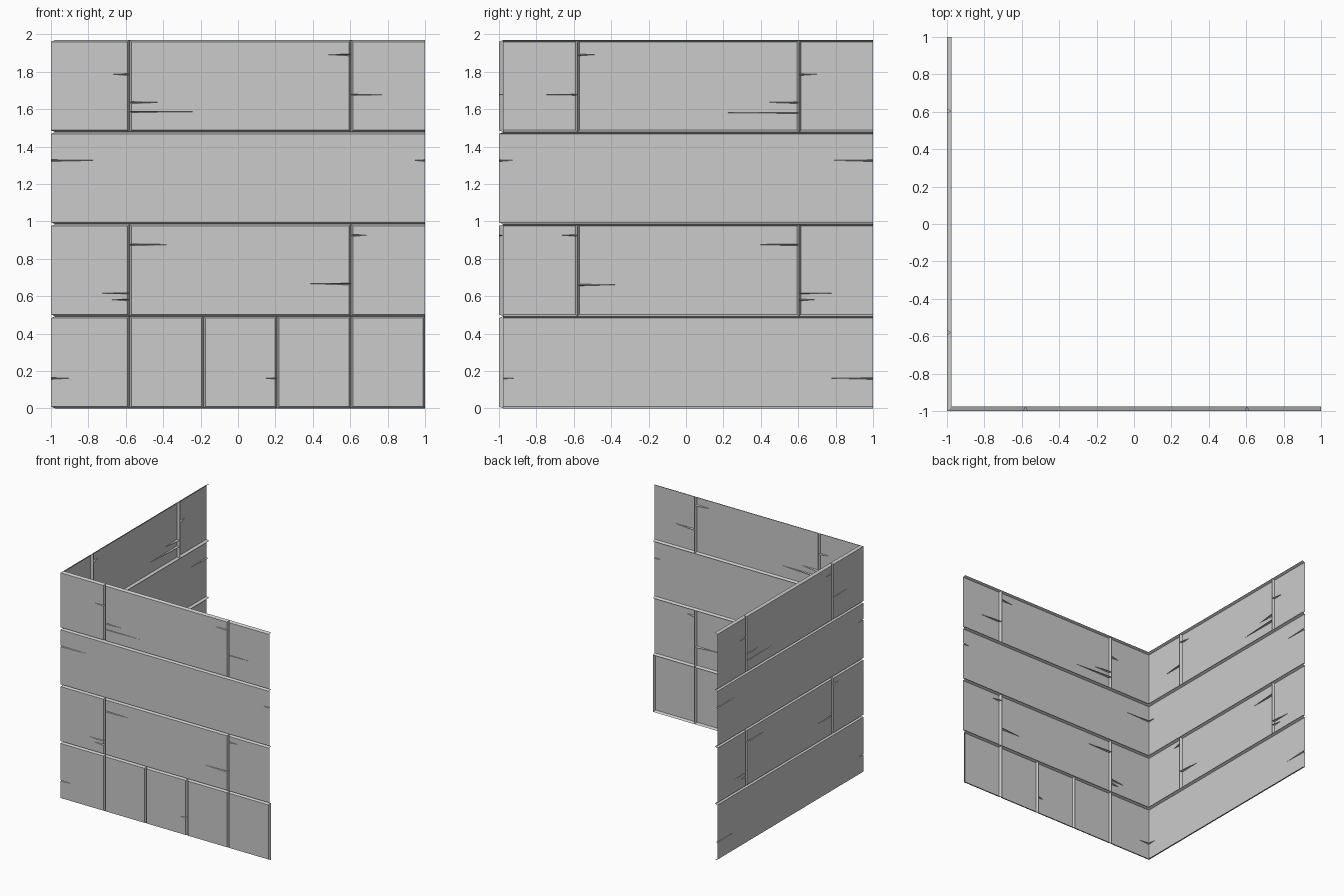
import bpy, bmesh

if "Cube" in bpy.data.objects:
    bpy.data.objects.remove(bpy.data.objects["Cube"])

G = 0.01        # half width of a joint groove
D = 0.023       # depth of a joint groove
ROW = 0.4925    # course height
A, B = -0.58, 0.604   # main vertical joints


def place_front(u, d, z):
    return (u, -1 + d, z)


def place_side(u, d, z):
    return (-1 + d, u, z)


def add_block(bm, put, flip, u0, u1, row, kinds, cracks):
    """One sheet block: face, sloped groove flanks and tapered edge cracks.
    kinds: end type of left/right end (joint, corner, open)."""
    z0, z1 = row * ROW, (row + 1) * ROW
    zb, zt = z0 + G, z1 - G
    verts = {}

    def face(pts):
        vs = []
        for p in pts:
            key = tuple(round(c, 5) for c in p)
            if key not in verts:
                verts[key] = bm.verts.new(put(*p))
            vs.append(verts[key])
        bm.faces.new(vs[::-1] if flip else vs)

    def end(u, kind, sign):
        """Return face edge position and the deep point function."""
        edge = u - sign * G if kind == "joint" else u

        def deep(d):
            return u - sign * d if kind == "corner" else u
        return edge, deep

    outline = {}
    deeps = {}
    for sign, u, kind in ((-1, u0, kinds[0]), (1, u1, kinds[1])):
        edge, deep = end(u, kind, sign)
        deeps[sign] = (edge, deep(D))
        col = [(edge, 0, zb)]
        low, low_deep = (edge, 0, zb), (u, D, z0)

        def flank(a, b, c, d):
            if kind == "joint":
                pts = [a, d, c, b] if sign < 0 else [a, b, c, d]
                pts = list(dict.fromkeys(pts))
                # order: face edge low, deep low, deep high, face edge high
                face(pts)
        mine = sorted(c for c in cracks if c[0] == sign)
        for _, z, length, h in mine:
            cd = D if kind == "joint" else 0.013
            p_lo, p_hi = (edge, 0, z - h), (edge, 0, z + h)
            tip = (edge - sign * length, 0, z + 0.3 * h)
            bottom = (deep(cd), cd, z)
            flank(low, low_deep, bottom, p_lo)
            for t in ([p_lo, bottom, tip], [bottom, p_hi, tip]):
                face(t if sign > 0 else t[::-1])
            col += [p_lo, tip, p_hi]
            low, low_deep = p_hi, bottom
        flank(low, low_deep, (u, D, z1), (edge, 0, zt))
        col.append((edge, 0, zt))
        outline[sign] = col

    # flat face, then bottom and top flanks
    face(outline[1] + outline[-1][::-1])
    (el, dl), (er, dr) = deeps[-1], deeps[1]
    face([(dl, D, z0), (dr, D, z0), (er, 0, zb), (el, 0, zb)])
    face([(el, 0, zt), (er, 0, zt), (dr, D, z1), (dl, D, z1)])


def build_wall(name, put, flip, courses):
    bm = bmesh.new()
    for row, (joints, last, cracks) in enumerate(courses):
        us = [-1] + joints + [1]
        n = len(us) - 1
        for i in range(n):
            kinds = ("corner" if i == 0 else "joint",
                     last if i == n - 1 else "joint")
            mine = [c[1:] for c in cracks if c[0] == i]
            add_block(bm, put, flip, us[i], us[i + 1], row, kinds, mine)
    bmesh.ops.remove_doubles(bm, verts=bm.verts, dist=0.0005)
    me = bpy.data.meshes.new(name)
    bm.to_mesh(me)
    bm.free()
    ob = bpy.data.objects.new(name, me)
    bpy.context.collection.objects.link(ob)


# cracks: block index, end (-1 left, 1 right), height, length, half width
H, F = 0.005, 0.003
build_wall("front_wall", place_front, False, [
    ([A, -0.185, 0.209, B], "joint", [(0, -1, .16, .10, H), (2, 1, .16, .06, F)]),
    ([A, B], "open", [(0, 1, .58, .09, H), (0, 1, .615, .14, F),
                      (1, -1, .875, .24, H), (1, 1, .665, .21, H),
                      (2, -1, .925, .08, H)]),
    ([], "open", [(0, -1, 1.325, .25, H), (0, 1, 1.325, .06, H)]),
    ([A, B], "open", [(0, 1, 1.785, .08, H), (1, -1, 1.635, .16, H),
                      (1, -1, 1.585, .37, F), (1, 1, 1.89, .12, H),
                      (2, -1, 1.677, .2, F)]),
])
build_wall("side_wall", place_side, True, [
    ([], "open", [(0, -1, .16, .08, H), (0, 1, .16, .23, H)]),
    ([A, B], "open", [(0, 1, .925, .08, H), (1, -1, .66, .2, H),
                      (1, 1, .875, .25, H), (2, -1, .58, .08, H),
                      (2, -1, .615, .17, F)]),
    ([], "open", [(0, -1, 1.325, .08, H), (0, 1, 1.325, .23, H)]),
    ([A, B], "open", [(0, 1, 1.677, .2, F), (1, -1, 1.89, .09, H),
                      (1, 1, 1.635, .17, H), (1, 1, 1.58, .38, F),
                      (2, -1, 1.785, .09, H)]),
])
